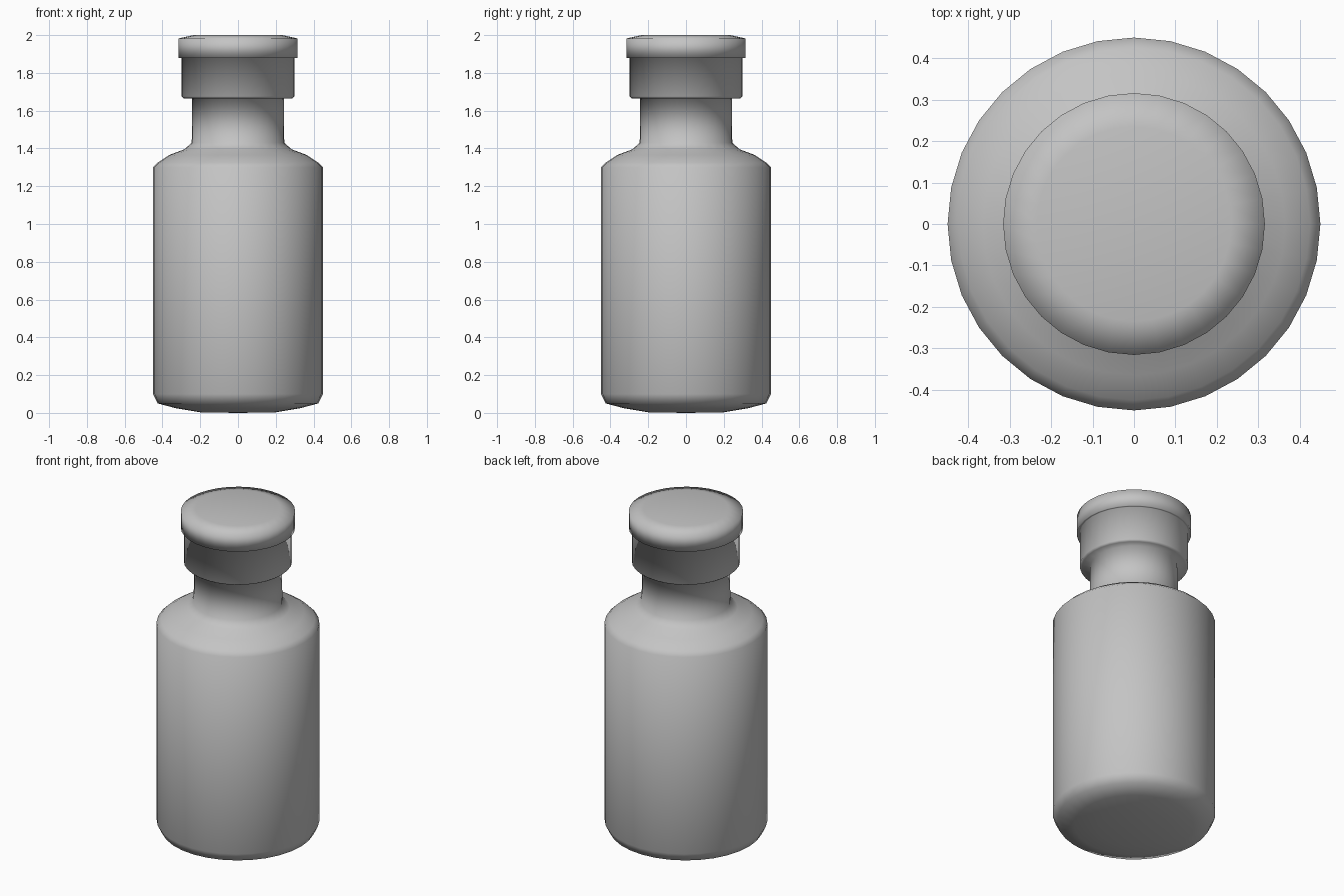
import bpy
import bmesh
from math import tau
from mathutils import Matrix, Vector

cube = bpy.data.objects.get("Cube")
if cube:
    bpy.data.objects.remove(cube, do_unlink=True)

SIDES = 32

# One plain grey for the whole model
grey = bpy.data.materials.new("plain_grey")
grey.use_nodes = True
colour = (0.55, 0.55, 0.55, 1)
grey.diffuse_color = colour
grey.node_tree.nodes["Principled BSDF"].inputs["Base Color"].default_value = colour


def lathe(name, profile):
    """Turn a (radius, height) profile around z into a smooth part."""
    bm = bmesh.new()
    points = [bm.verts.new((r, 0, z)) for r, z in profile]
    edges = [bm.edges.new(pair) for pair in zip(points, points[1:])]
    bmesh.ops.spin(bm, geom=points + edges, cent=(0, 0, 0), axis=(0, 0, 1),
                   angle=tau, steps=SIDES, use_merge=False)
    bmesh.ops.remove_doubles(bm, verts=bm.verts[:], dist=0.0005)
    bmesh.ops.recalc_face_normals(bm, faces=bm.faces[:])
    # Make sure the side walls face outwards
    wall = max(bm.faces, key=lambda f: f.calc_center_median().xy.length)
    if wall.normal.dot(wall.calc_center_median() * Vector((1, 1, 0))) < 0:
        bmesh.ops.reverse_faces(bm, faces=bm.faces[:])
    for face in bm.faces:
        face.smooth = True
    mesh = bpy.data.meshes.new(name)
    bm.to_mesh(mesh)
    bm.free()
    mesh.materials.append(grey)
    part = bpy.data.objects.new(name, mesh)
    bpy.context.collection.objects.link(part)
    return part


# Rounded base, straight body, sloped shoulder, neck and thick collar
lathe("bottle_body", [
    (0, 0), (0.2, 0.003), (0.33, 0.025), (0.425, 0.05), (0.45, 0.1),
    (0.45, 1.3), (0.425, 1.325), (0.365, 1.365), (0.285, 1.395),
    (0.245, 1.43), (0.243, 1.665), (0.288, 1.665), (0.299, 1.675),
    (0.299, 1.88), (0.307, 1.88),
])

# Wider cap with a slightly domed rim
lathe("bottle_cap", [
    (0.307, 1.88), (0.316, 1.88), (0.316, 1.982), (0.235, 2), (0, 2),
])
